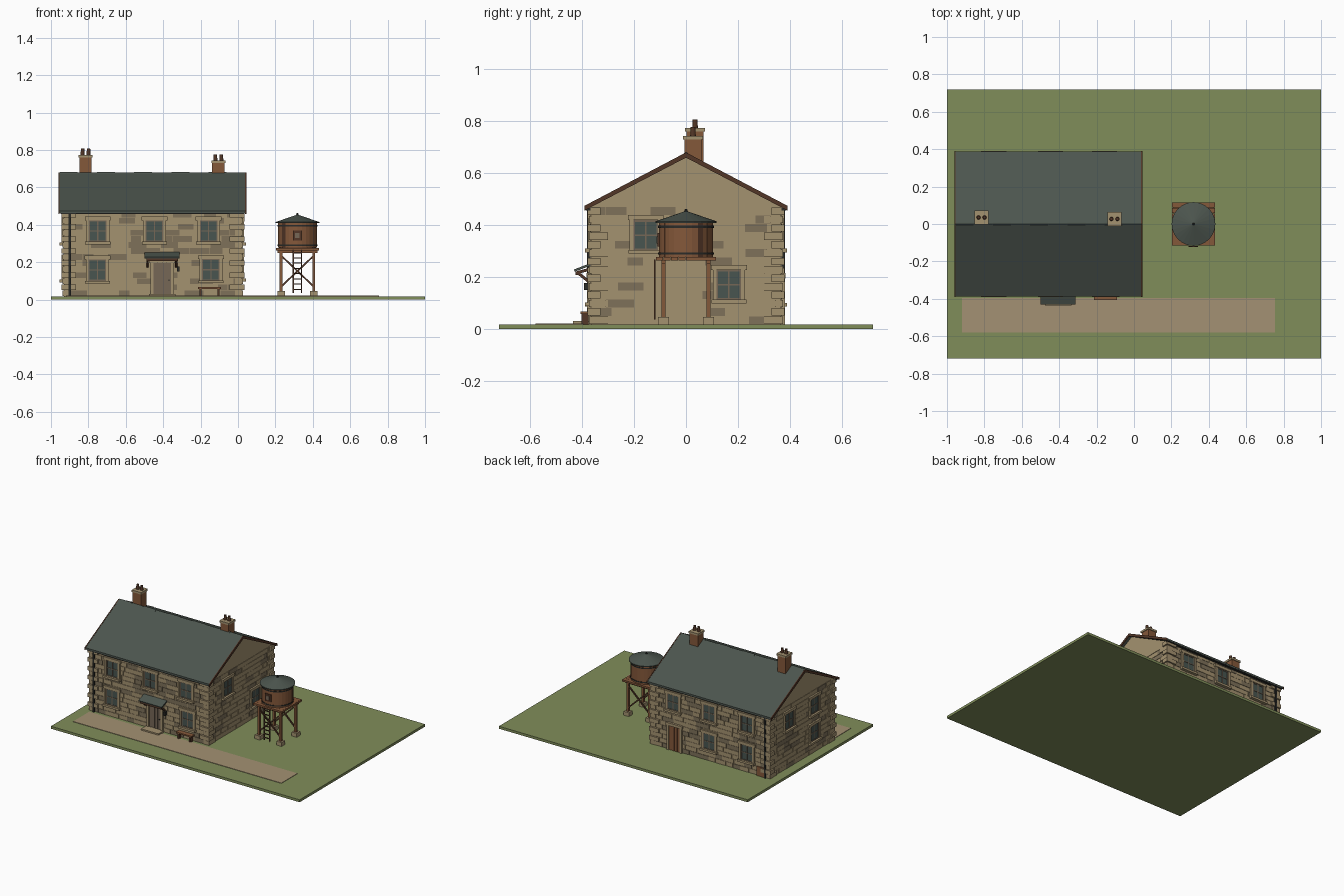
import bpy, bmesh, math, random
from mathutils import Vector, Matrix

random.seed(4)
cube = bpy.data.objects.get("Cube")
if cube:
    bpy.data.objects.remove(cube, do_unlink=True)

COLOURS = {
    "grass": (128, 141, 90), "path": (163, 145, 115), "sandstone": (164, 146, 112),
    "dark_stone": (126, 113, 90), "slate": (76, 85, 78), "glass": (72, 85, 80),
    "brown": (132, 88, 58), "dark_wood": (82, 54, 39), "iron": (42, 43, 40),
    "taupe": (118, 103, 86),
}


def linear(c):
    c /= 255
    return c / 12.92 if c < 0.04 else ((c + 0.055) / 1.055) ** 2.4


MATS = {}
for name, rgb in COLOURS.items():
    m = bpy.data.materials.new(name)
    m.use_nodes = True
    col = [linear(c) for c in rgb] + [1]
    m.diffuse_color = col
    bsdf = m.node_tree.nodes["Principled BSDF"]
    bsdf.inputs["Base Color"].default_value = col
    bsdf.inputs["Roughness"].default_value = 0.9
    MATS[name] = m

PARTS = {}


def part(name, mat):
    return PARTS.setdefault((name, mat), bmesh.new())


def box(name, mat, a, b):
    """Box between two opposite corners."""
    a, b = Vector(a), Vector(b)
    size = [max(abs(d), 0.0005) for d in b - a]
    mx = Matrix.Translation((a + b) / 2) @ Matrix.Diagonal((*size, 1))
    bmesh.ops.create_cube(part(name, mat), size=1, matrix=mx)


def beam(name, mat, p, q, w, d=None):
    """Square bar from p to q."""
    p, q = Vector(p), Vector(q)
    mx = Matrix.Translation((p + q) / 2) @ (q - p).to_track_quat("Z", "Y").to_matrix().to_4x4()
    mx = mx @ Matrix.Diagonal((w, d or w, (q - p).length, 1))
    bmesh.ops.create_cube(part(name, mat), size=1, matrix=mx)


def tube(name, mat, x, y, z0, z1, r0, r1, sides=24):
    bmesh.ops.create_cone(part(name, mat), cap_ends=True, segments=sides, radius1=r0, radius2=r1,
                          depth=z1 - z0, matrix=Matrix.Translation((x, y, (z0 + z1) / 2)))


def prism(name, mat, profile, x0, x1):
    """Extrude a y-z profile along x."""
    bm = part(name, mat)
    face = bm.faces.new([bm.verts.new((x0, y, z)) for y, z in profile])
    ext = bmesh.ops.extrude_face_region(bm, geom=[face])
    verts = [v for v in ext["geom"] if isinstance(v, bmesh.types.BMVert)]
    bmesh.ops.translate(bm, verts=verts, vec=(x1 - x0, 0, 0))


# House limits and ground level
X0, X1, Y, G, EAVE = -0.93, 0.02, 0.365, 0.018, 0.47


def on_wall(side, u, n, z):
    return {"front": (u, -Y - n, z), "back": (u, Y + n, z),
            "left": (X0 - n, u, z), "right": (X1 + n, u, z)}[side]


def wall_box(name, mat, side, u0, u1, z0, z1, n0, n1):
    box(name, mat, on_wall(side, u0, n0, z0), on_wall(side, u1, n1, z1))


# Ground and path
box("ground", "grass", (-1, -0.72, 0), (1, 0.72, G))
box("path", "path", (-0.92, -0.58, G), (0.755, -0.395, G + 0.003))

# Walls with gables
prism("walls", "sandstone", [(-Y, G), (Y, G), (Y, EAVE), (0, 0.664), (-Y, EAVE)], X0, X1)

# Coursed stones and corner quoins
courses = 14
h = (EAVE - G) / courses
for side in ("front", "back", "left", "right"):
    lo, hi = (X0, X1) if side in ("front", "back") else (-Y, Y)
    share = 0.33 if side in ("front", "back") else 0.2
    for i in range(courses):
        z, u = G + i * h, lo
        while u < hi - 0.02:
            end = min(u + random.uniform(0.05, 0.11), hi)
            mat = "dark_stone" if random.random() < share else "sandstone"
            wall_box("wall_stones", mat, side, u + 0.001, end - 0.001,
                     z + 0.001, z + h - 0.001, -0.002, random.uniform(0.002, 0.004))
            u = end
for sx, cx in ((-1, X0), (1, X1)):
    for sy in (-1, 1):
        for i in range(courses):
            z = G + i * h
            lx, ly = (0.065, 0.035) if i % 2 else (0.035, 0.065)
            out = 0.014 if i % 2 else 0.008
            box("quoins", "sandstone", (cx + sx * out, sy * (Y + out), z + 0.002),
                (cx - sx * lx, sy * (Y - ly), z + h - 0.002))

# Roof, ridge tiles, bargeboards, gutters and downpipe
chevron = [(-0.388, 0.463), (-0.388, 0.474), (0, 0.679), (0.388, 0.474), (0.388, 0.463), (0, 0.666)]
prism("roof", "slate", chevron, -0.955, 0.04)
board = [(y * 1.005, z + (0.001 if i in (1, 2, 3) else -0.006)) for i, (y, z) in enumerate(chevron)]
for x in (-0.961, 0.038):
    prism("bargeboards", "dark_wood", board, x, x + 0.007)
for i in range(10):
    x = -0.955 + i * 0.0995
    prism("ridge_tiles", "slate", [(-0.016, 0.669), (0, 0.683 - 0.003 * (i % 2)), (0.016, 0.669)],
          x + 0.002, x + 0.0975)
for s in (-1, 1):
    box("gutters", "iron", (-0.95, s * 0.368, 0.457), (0.035, s * 0.386, 0.466))
    box("downpipes", "iron", (-0.905, s * 0.368, G), (-0.893, s * 0.381, 0.46))

# Chimneys with caps and pots
for x, y, top in ((-0.815, 0.035, 0.76), (-0.105, 0.027, 0.73)):
    box("chimneys", "brown", (x - 0.033, y - 0.033, 0.62), (x + 0.033, y + 0.033, top))
    box("chimney_caps", "sandstone", (x - 0.038, y - 0.038, top), (x + 0.038, y + 0.038, top + 0.014))
    for s in (-1, 1):
        tube("chimney_pots", "dark_wood", x + s * 0.016, y, top + 0.01, top + 0.047, 0.011, 0.009, 12)


def window(side, u, z, w=0.047, t=0.057):
    wall_box("window_glass", "glass", side, u - w, u + w, z - t, z + t, 0, 0.006)
    for s in (-1, 1):
        wall_box("window_jambs", "sandstone", side, u + s * w, u + s * (w + 0.015), z - t, z + t, 0, 0.013)
        wall_box("window_sashes", "taupe", side, u + s * w, u + s * (w - 0.006), z - t, z + t, 0, 0.009)
        wall_box("window_sashes", "taupe", side, u - w, u + w, z + s * t, z + s * (t - 0.006), 0, 0.009)
    wall_box("window_lintels", "sandstone", side, u - w - 0.022, u + w + 0.022, z + t, z + t + 0.02, 0, 0.015)
    wall_box("window_sills", "sandstone", side, u - w - 0.02, u + w + 0.02, z - t - 0.015, z - t, 0, 0.024)
    wall_box("window_bars", "taupe", side, u - 0.003, u + 0.003, z - t, z + t, 0, 0.009)
    wall_box("window_bars", "taupe", side, u - w, u + w, z - 0.003, z + 0.003, 0, 0.009)


# Windows on every wall
for side in ("front", "back"):
    for u in (-0.75, -0.447, -0.157):
        window(side, u, 0.367)
for side, u, z in (("front", -0.752, 0.158), ("front", -0.145, 0.16), ("back", -0.75, 0.158),
                   ("back", -0.447, 0.158), ("right", -0.155, 0.362), ("right", 0.165, 0.17),
                   ("left", 0.15, 0.362), ("left", -0.14, 0.362), ("left", -0.14, 0.165)):
    window(side, u, z)


def door(name, mat, side, u, w, top):
    wall_box(name, mat, side, u - w, u + w, G, top, 0, 0.007)
    for i in range(4):
        a = u - w + i * w / 2
        wall_box(name + "_planks", mat, side, a + 0.002, a + w / 2 - 0.002, G, top, 0, 0.01)
    for s in (-1, 1):
        wall_box(name + "_jambs", "sandstone", side, u + s * w, u + s * (w + 0.016), G, top, 0, 0.016)
    wall_box(name + "_lintel", "sandstone", side, u - w - 0.02, u + w + 0.02, top, top + 0.02, 0, 0.018)


# Doors, step, coal hatch and wall lantern
door("front_door", "taupe", "front", -0.405, 0.048, 0.195)
door("back_door", "brown", "back", -0.17, 0.045, 0.195)
wall_box("coal_hatch", "brown", "back", -0.89, -0.83, G, 0.085, 0, 0.01)
box("door_step", "sandstone", (-0.475, -0.435, G), (-0.335, -Y, G + 0.013))
box("door_knob", "iron", (-0.372, -0.38, 0.1), (-0.366, -0.37, 0.108))
box("lantern", "iron", (-0.327, -0.392, 0.15), (-0.313, -Y, 0.178))

# Door canopy and brackets
beam("canopy", "slate", (-0.406, -Y, 0.25), (-0.406, -0.43, 0.225), 0.187, 0.009)
box("canopy_beam", "dark_wood", (-0.49, -0.425, 0.208), (-0.322, -0.413, 0.221))
for x in (-0.483, -0.33):
    beam("canopy_brackets", "dark_wood", (x, -Y, 0.175), (x, -0.418, 0.218), 0.011)
    beam("canopy_brackets", "dark_wood", (x, -Y, 0.232), (x, -0.42, 0.217), 0.011)

# Bench
box("bench_seat", "brown", (-0.215, -0.407, 0.058), (-0.09, -0.372, 0.068))
for x in (-0.205, -0.11):
    box("bench_legs", "dark_wood", (x, -0.403, G), (x + 0.011, -0.375, 0.058))

# Water tower stand
TX, R, L = 0.318, 0.104, 0.087
for sx in (-1, 1):
    for sy in (-1, 1):
        x, y = TX + sx * L, sy * L
        box("tower_feet", "sandstone", (x - 0.021, y - 0.021, G), (x + 0.021, y + 0.021, 0.046))
        box("tower_legs", "brown", (x - 0.008, y - 0.008, 0.046), (x + 0.008, y + 0.008, 0.255))
for s in (-1, 1):
    beam("tower_braces", "dark_wood", (TX - L, s * L, 0.07), (TX + L, s * L, 0.235), 0.009)
    beam("tower_braces", "dark_wood", (TX + L, s * L, 0.07), (TX - L, s * L, 0.235), 0.009)
    box("tower_beams", "brown", (TX - 0.108, s * L - 0.008, 0.25), (TX + 0.108, s * L + 0.008, 0.264))
for i in range(8):
    y = -0.116 + i * 0.029
    box("tower_platform", "brown", (TX - 0.116, y, 0.264), (TX + 0.116, y + 0.028, 0.277))

# Tank staves, hoops, hatch and roof
tube("tank_core", "dark_wood", TX, 0, 0.277, 0.413, R - 0.004, R - 0.004)
staves = 28
for i in range(staves):
    a = (i + 0.5) * math.tau / staves
    mat = "dark_wood" if random.random() < 0.15 else "brown"
    c = Vector((TX + math.cos(a) * (R - 0.004), math.sin(a) * (R - 0.004), 0.345))
    mx = Matrix.Translation(c) @ Matrix.Rotation(a, 4, "Z") @ Matrix.Diagonal((0.008, 0.0232, 0.134, 1))
    bmesh.ops.create_cube(part("tank_staves", mat), size=1, matrix=mx)
for z in (0.287, 0.39):
    tube("tank_hoops", "iron", TX, 0, z, z + 0.008, R + 0.003, R + 0.003, staves)
box("tank_hatch", "dark_wood", (TX - 0.024, -R - 0.006, 0.317), (TX + 0.024, -R + 0.01, 0.37))
box("tank_hatch_panel", "taupe", (TX - 0.012, -R - 0.009, 0.33), (TX + 0.012, -R, 0.357))
tube("tank_roof", "slate", TX, 0, 0.409, 0.415, 0.117, 0.117)
tube("tank_roof", "slate", TX, 0, 0.415, 0.453, 0.117, 0.006)
tube("tank_finial", "iron", TX, 0, 0.45, 0.462, 0.008, 0.004, 8)

# Ladder
for s in (-1, 1):
    beam("ladder_rails", "dark_wood", (TX + s * 0.022, -0.12, 0.036), (TX + s * 0.022, -0.12, 0.268), 0.007)
for i in range(8):
    z = 0.055 + i * 0.028
    beam("ladder_rungs", "dark_wood", (TX - 0.022, -0.12, z), (TX + 0.022, -0.12, z), 0.006)

# Turn the gathered parts into objects
for (name, mat), bm in PARTS.items():
    bmesh.ops.recalc_face_normals(bm, faces=bm.faces)
    mesh = bpy.data.meshes.new(name)
    bm.to_mesh(mesh)
    bm.free()
    mesh.materials.append(MATS[mat])
    label = name + "_" + mat if name in ("wall_stones", "tank_staves") else name
    bpy.context.scene.collection.objects.link(bpy.data.objects.new(label, mesh))
